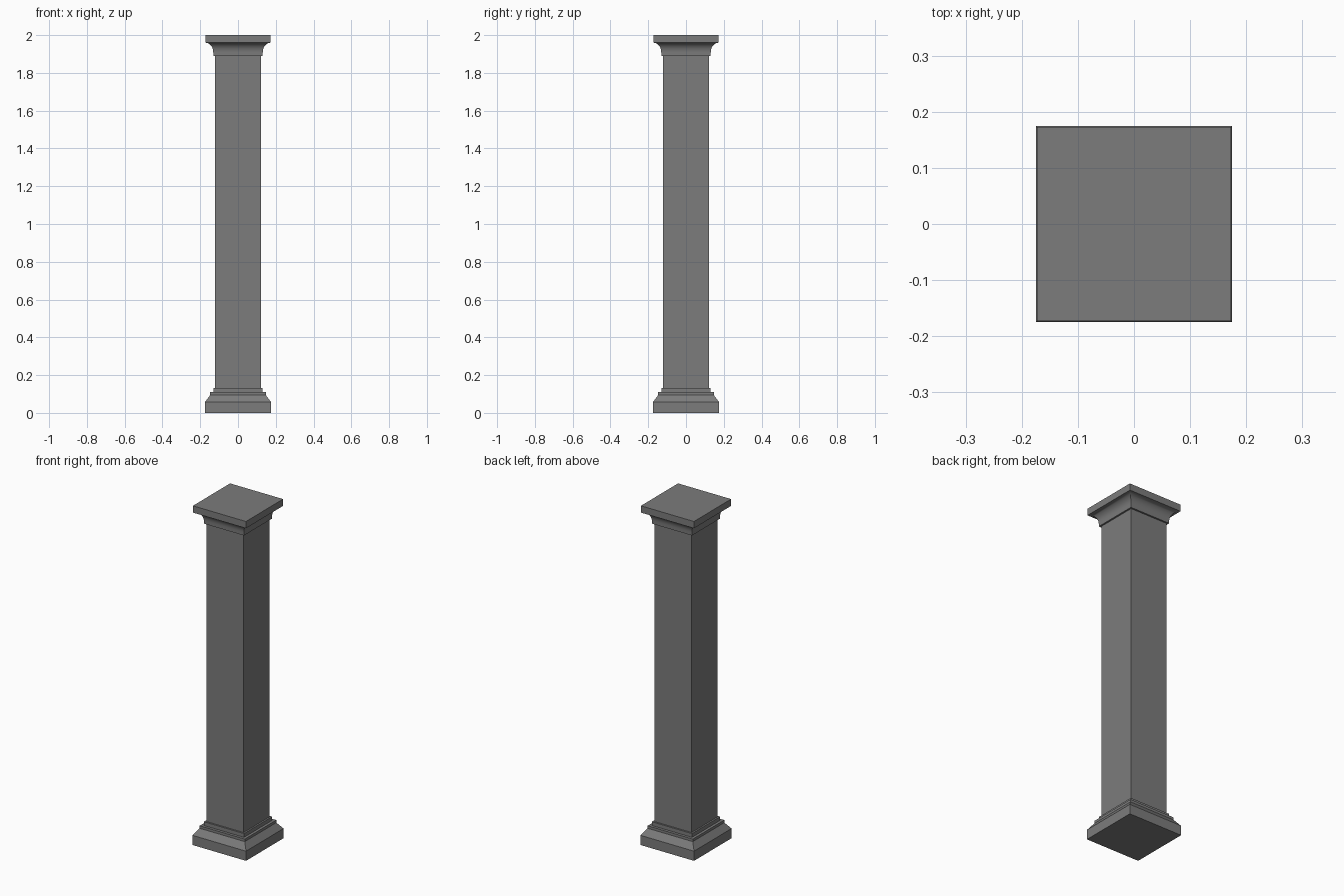
import bpy
import bmesh
import math

cube = bpy.data.objects.get("Cube")
if cube:
    bpy.data.objects.remove(cube)

stone = bpy.data.materials.new("grey stone")
stone.use_nodes = True
grey = (0.2, 0.2, 0.2, 1)
stone.diffuse_color = grey
stone.node_tree.nodes["Principled BSDF"].inputs["Base Color"].default_value = grey


def square_loft(name, profile, smooth=False):
    """Stack square rings given as (half width, height) and cap both ends."""
    bm = bmesh.new()
    rings = []
    for half, z in profile:
        corners = [(-half, -half), (half, -half), (half, half), (-half, half)]
        rings.append([bm.verts.new((x, y, z)) for x, y in corners])
    for low, high in zip(rings, rings[1:]):
        for i in range(4):
            j = (i + 1) % 4
            bm.faces.new((low[i], low[j], high[j], high[i]))
    bm.faces.new(rings[0][::-1])
    bm.faces.new(rings[-1])
    mesh = bpy.data.meshes.new(name)
    bm.to_mesh(mesh)
    bm.free()
    mesh.materials.append(stone)
    obj = bpy.data.objects.new(name, mesh)
    bpy.context.collection.objects.link(obj)
    if smooth:
        bpy.ops.object.select_all(action="DESELECT")
        obj.select_set(True)
        bpy.context.view_layer.objects.active = obj
        bpy.ops.object.shade_smooth_by_angle(angle=math.radians(35))
    return obj


# Base: plinth with a sloped shoulder, then two stepped slabs
square_loft("plinth", [(0.175, 0), (0.175, 0.057), (0.147, 0.095)])
square_loft("lower_step", [(0.147, 0.095), (0.147, 0.11)])
square_loft("upper_step", [(0.131, 0.11), (0.131, 0.132)])

# Shaft, with a course line halfway up
square_loft("shaft", [(0.121, 0.132), (0.121, 1.0), (0.121, 1.89)])

# Capital: neck band flaring through a concave cove to the top slab
cove = [(0.131, 1.89), (0.131, 1.908)]
for step in range(1, 9):
    a = math.radians(90 * step / 8)
    cove.append((0.131 + 0.041 * (1 - math.cos(a)), 1.908 + 0.052 * math.sin(a)))
square_loft("capital_cove", cove, smooth=True)
square_loft("top_slab", [(0.173, 1.96), (0.173, 2.0)])
